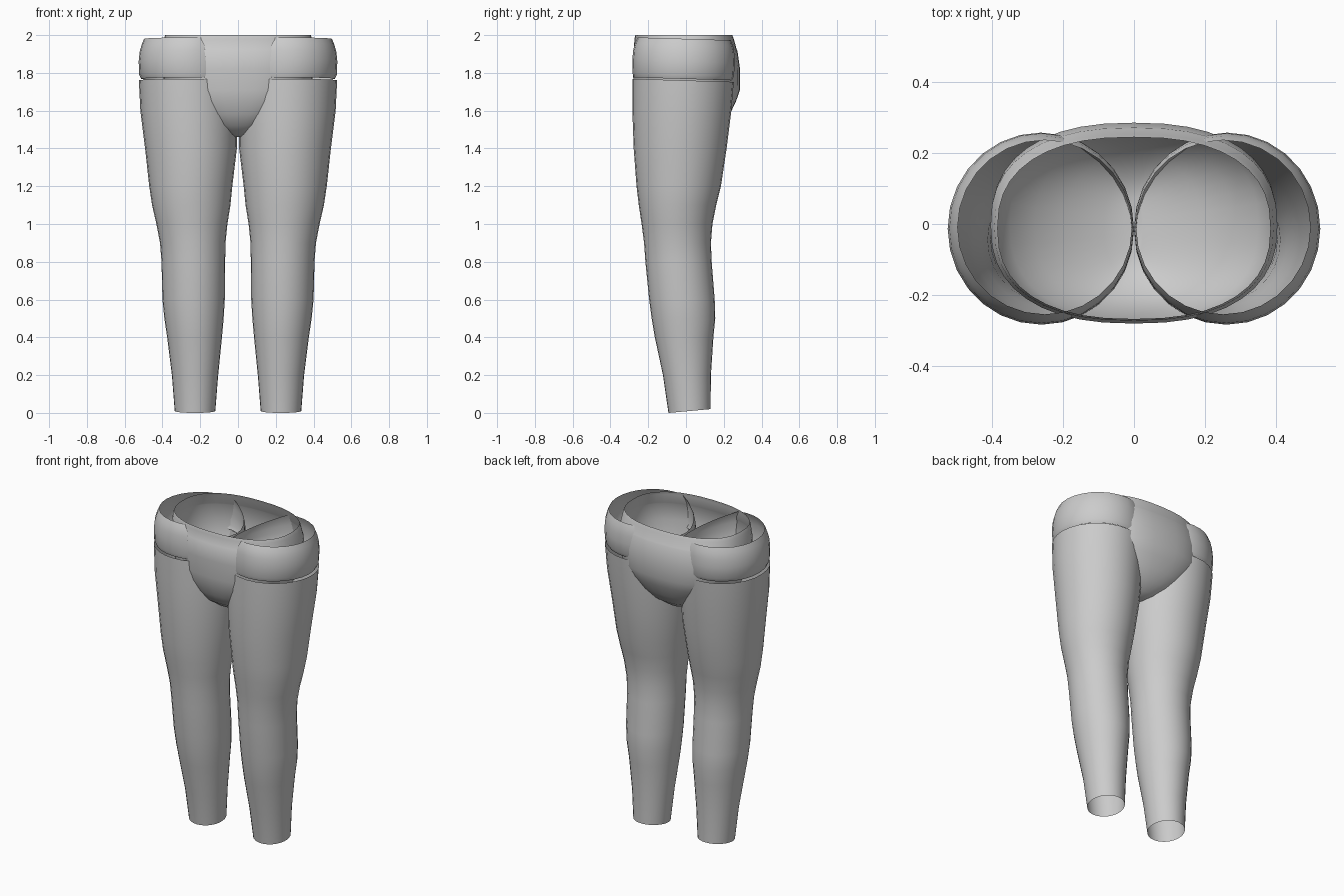
import bpy, bmesh, math

if "Cube" in bpy.data.objects:
    bpy.data.objects.remove(bpy.data.objects["Cube"])

grey = bpy.data.materials.new("light grey")
grey.diffuse_color = (0.6, 0.6, 0.6, 1)
grey.use_nodes = True
grey.node_tree.nodes["Principled BSDF"].inputs["Base Color"].default_value = grey.diffuse_color


def loft(name, rings, sides=28, power=2.0, cap=False, adjust=None):
    """Skin a stack of rings given as (z, x_min, x_max, y_front, y_back)."""
    bm = bmesh.new()
    loops = []
    for z, x0, x1, y0, y1 in rings:
        loop = []
        for i in range(sides):
            a = 2 * math.pi * i / sides
            c, s = math.cos(a), math.sin(a)
            px = math.copysign(abs(c) ** (2 / power), c)
            py = math.copysign(abs(s) ** (2 / power), s)
            x = (x0 + x1) / 2 + px * (x1 - x0) / 2
            y = (y0 + y1) / 2 + py * (y1 - y0) / 2
            zz = adjust(x, y, z) if adjust else z
            loop.append(bm.verts.new((x, y, zz)))
        loops.append(loop)
    for lo, hi in zip(loops, loops[1:]):
        for i in range(sides):
            j = (i + 1) % sides
            bm.faces.new((lo[i], lo[j], hi[j], hi[i]))
    if cap:
        bm.faces.new(list(reversed(loops[0])))
    mesh = bpy.data.meshes.new(name)
    bm.to_mesh(mesh)
    bm.free()
    mesh.materials.append(grey)
    ob = bpy.data.objects.new(name, mesh)
    bpy.context.collection.objects.link(ob)
    bpy.context.view_layer.objects.active = ob
    ob.select_set(True)
    bpy.ops.object.shade_smooth_by_angle(angle=math.radians(40))
    ob.select_set(False)
    return ob


def mirrored(rings, side):
    if side > 0:
        return rings
    return [(z, -x1, -x0, y0, y1) for z, x0, x1, y0, y1 in rings]


# Legs: open tubes, slightly slanted at the ankle and the top
LEG = [
    (0.01, .12, .335, -.093, .13), (0.2, .105, .35, -.122, .132),
    (0.4, .085, .375, -.165, .145), (0.5, .076, .39, -.182, .155),
    (0.6, .07, .40, -.195, .152), (0.8, .068, .405, -.215, .136),
    (0.9, .066, .413, -.222, .132), (1.0, .056, .432, -.235, .14),
    (1.1, .04, .455, -.25, .16), (1.2, .03, .47, -.262, .185),
    (1.4, .006, .492, -.277, .215), (1.6, .001, .517, -.284, .24),
    (1.76, .0, .525, -.284, .253),
]


def leg_slant(x, y, z):
    if z < 0.1:
        return max(0.0, 0.01 + 0.09 * (y - 0.02))
    return z - 0.03 * y if z > 1.7 else z


# Hip cuffs: bulging open bands whose inner side dips
CUFF = [
    (1.768, .004, .513, -.276, .243), (1.79, .0, .523, -.283, .254),
    (1.86, .0, .526, -.284, .258), (1.91, .0, .521, -.280, .256),
    (1.95, .002, .510, -.270, .249), (1.98, .006, .498, -.255, .237),
]


def cuff_dip(x, y, z):
    t = min(1.0, max(0.0, (0.2 - abs(x)) / 0.2))
    return z - 0.03 * y - (z - 1.768) * 0.45 * t


for side, label in ((-1, "left"), (1, "right")):
    loft(label + "_leg", mirrored(LEG, side), adjust=leg_slant)
    loft(label + "_hip_cuff", mirrored(CUFF, side), adjust=cuff_dip)

# Pelvis: open-topped bowl between the legs
PELVIS = [
    (1.46, .025, -.10, .08), (1.475, .085, -.145, .13),
    (1.52, .19, -.205, .19), (1.58, .28, -.24, .232),
    (1.65, .35, -.266, .265), (1.71, .385, -.277, .286),
    (1.82, .403, -.281, .286), (1.918, .405, -.281, .272),
    (1.925, .403, -.276, .268), (1.98, .394, -.273, .253),
    (2.0, .385, -.268, .245),
]
loft("pelvis", [(z, -w, w, f, b) for z, w, f, b in PELVIS],
     sides=40, power=2.4, cap=True)
